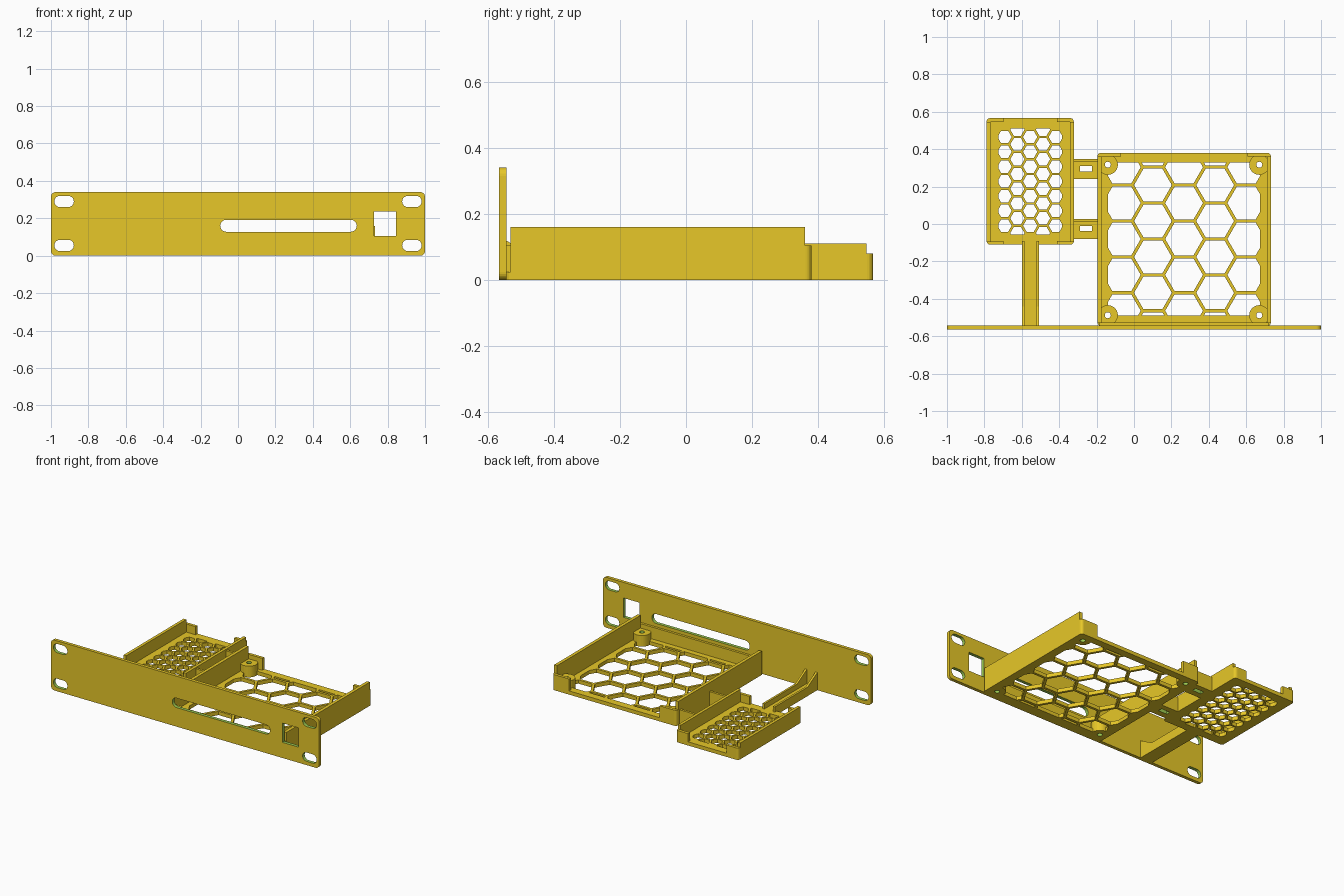
import bpy, bmesh, math

if "Cube" in bpy.data.objects:
    bpy.data.objects.remove(bpy.data.objects["Cube"])


def material(name, rgb):
    m = bpy.data.materials.new(name)
    m.diffuse_color = (*rgb, 1)
    m.use_nodes = True
    m.node_tree.nodes["Principled BSDF"].inputs["Base Color"].default_value = m.diffuse_color
    return m


YELLOW = material("yellow plastic", (0.947, 0.680, 0.025))
GREEN = material("green cut faces", (0.337, 0.597, 0.082))


def prisms(name, outlines, axis, lo, hi, mat=0):
    """Extrude 2D outlines along an axis from lo to hi, as one object."""
    place = {'x': lambda a, b, h: (h, a, b),
             'y': lambda a, b, h: (a, h, b),
             'z': lambda a, b, h: (a, b, h)}[axis]
    bm = bmesh.new()
    for pts in outlines:
        n = len(pts)
        bot = [bm.verts.new(place(a, b, lo)) for a, b in pts]
        top = [bm.verts.new(place(a, b, hi)) for a, b in pts]
        bm.faces.new(bot[::-1])
        bm.faces.new(top)
        for i in range(n):
            j = (i + 1) % n
            bm.faces.new((bot[i], bot[j], top[j], top[i]))
    bmesh.ops.recalc_face_normals(bm, faces=bm.faces)
    for f in bm.faces:
        f.material_index = mat
    me = bpy.data.meshes.new(name)
    bm.to_mesh(me)
    bm.free()
    me.materials.append(YELLOW)
    me.materials.append(GREEN)
    ob = bpy.data.objects.new(name, me)
    bpy.context.collection.objects.link(ob)
    return ob


def rect(x0, x1, y0, y1, r=0.0, seg=6):
    """Rectangle outline, optionally with rounded corners."""
    if r == 0:
        return [(x0, y0), (x1, y0), (x1, y1), (x0, y1)]
    out = []
    for k, (cx, cy) in enumerate([(x1 - r, y1 - r), (x0 + r, y1 - r),
                                  (x0 + r, y0 + r), (x1 - r, y0 + r)]):
        for i in range(seg + 1):
            a = math.pi / 2 * (k + i / seg)
            out.append((cx + r * math.cos(a), cy + r * math.sin(a)))
    return out


def circle(cx, cy, r, n=24):
    return [(cx + r * math.cos(2 * math.pi * i / n),
             cy + r * math.sin(2 * math.pi * i / n)) for i in range(n)]


def box(name, x0, x1, y0, y1, z0, z1):
    return prisms(name, [rect(x0, x1, y0, y1)], 'z', z0, z1)


def cut(ob, cutter):
    mod = ob.modifiers.new("cut", 'BOOLEAN')
    mod.operation = 'DIFFERENCE'
    mod.solver = 'EXACT'
    mod.object = cutter
    bpy.context.view_layer.objects.active = ob
    bpy.ops.object.modifier_apply(modifier=mod.name)
    bpy.data.objects.remove(cutter)


def clip(pts, axis, limit, sign):
    """Keep the part of a convex outline on one side of a line."""
    out = []
    for p, q in zip(pts, pts[1:] + pts[:1]):
        dp, dq = sign * (p[axis] - limit), sign * (q[axis] - limit)
        if dp >= 0:
            out.append(p)
        if dp * dq < 0:
            t = dp / (dp - dq)
            out.append((p[0] + t * (q[0] - p[0]), p[1] + t * (q[1] - p[1])))
    return out


def honeycomb(x0, x1, y0, y1, pitch, strut):
    """Hexagonal openings, flat edge up, trimmed to a window."""
    cx, cy, r = (x0 + x1) / 2, (y0 + y1) / 2, (pitch - strut) / math.sqrt(3)
    cells = []
    for i in range(-5, 6):
        for j in range(-6, 7):
            hx = cx + i * pitch * math.sqrt(3) / 2
            hy = cy + (j + (i % 2) / 2) * pitch
            c = circle(hx, hy, r, 6)
            for axis, limit, sign in ((0, x0, 1), (0, x1, -1), (1, y0, 1), (1, y1, -1)):
                c = clip(c, axis, limit, sign) if c else c
            if len(c) > 2:
                area = sum(p[0] * q[1] - q[0] * p[1] for p, q in zip(c, c[1:] + c[:1])) / 2
                if area > 0.0003:
                    cells.append(c)
    return cells


FLOOR = 0.025
FRONT, BACK = -0.565, -0.543

# Front panel with ear slots, vent slot and socket opening
panel = prisms("front_panel", [rect(-1, 1, 0, 0.34, 0.025)], 'y', FRONT, BACK)
holes = [rect(s * 0.93 - 0.052, s * 0.93 + 0.052, z - 0.03, z + 0.03, 0.0295)
         for s in (-1, 1) for z in (0.055, 0.29)]
holes += [rect(-0.095, 0.635, 0.128, 0.192, 0.0315), rect(0.727, 0.846, 0.105, 0.235)]
cut(panel, prisms("panel_cutter", holes, 'y', FRONT - 0.1, BACK + 0.1, 1))


def tray(label, x0, x1, y0, y1, height, wall, window, pitch, strut, posts=()):
    """Perforated floor with two side walls."""
    floor = prisms(label + "_floor", [rect(x0, x1, y0, y1, 0.02)], 'z', 0, FLOOR)
    cut(floor, prisms("mesh_cutter", honeycomb(*window, pitch, strut), 'z', -0.1, 0.2))
    for side, a, b in (("left", x0, x0 + wall), ("right", x1 - wall, x1)):
        box(f"{label}_{side}_wall", a, b, y0 + 0.015, y1 - 0.02, 0, height)


def corner_clip(name, corner_x, into, y_out, y_in, length, height):
    """Low lip that wraps a tray corner, rounded on its outer edge."""
    r, d = 0.018, 1 if y_in > y_out else -1
    pts = [(corner_x + into * (r - r * math.cos(a)), y_out + d * (r - r * math.sin(a)))
           for a in [math.pi / 2 * i / 5 for i in range(6)]]
    end = corner_x + into * length
    pts += [(end, y_out), (end, y_in), (corner_x, y_in)]
    prisms(name, [pts], 'z', 0, height)


# Large tray
BX0, BX1, BY0, BY1 = -0.195, 0.732, -0.545, 0.38
tray("large_tray", BX0, BX1, BY0, BY1, 0.16, 0.022,
     (-0.14, 0.675, -0.49, 0.33), 0.192, 0.017)
box("large_tray_front_lip", BX0 + 0.01, BX1 - 0.01, BY0, BY0 + 0.018, 0, 0.105)
corner_clip("large_tray_left_clip", BX0, 1, BY1, BY1 - 0.02, 0.125, 0.105)
corner_clip("large_tray_right_clip", BX1, -1, BY1, BY1 - 0.02, 0.125, 0.105)

# Screw posts in the corners, drilled together with the floor
large_floor = bpy.data.objects["large_tray_floor"]
centers = [(x, y) for x in (-0.14, 0.67) for y in (-0.488, 0.317)]
for i, (x, y) in enumerate(centers):
    post = prisms(f"screw_post_{i + 1}", [circle(x, y, 0.054)], 'z', 0, 0.075)
    cut(post, prisms("drill", [circle(x, y, 0.016)], 'z', -0.1, 0.2, 1))
cut(large_floor, prisms("drill", [circle(x, y, 0.016) for x, y in centers], 'z', -0.1, 0.2, 1))

# Small tray
SX0, SX1, SY0, SY1 = -0.788, -0.322, -0.11, 0.566
tray("small_tray", SX0, SX1, SY0, SY1, 0.11, 0.02,
     (-0.725, -0.385, -0.055, 0.511), 0.079, 0.013)
for x, into, side in ((SX0, 1, "left"), (SX1, -1, "right")):
    corner_clip(f"small_tray_back_{side}_clip", x, into, SY1, SY1 - 0.02, 0.09, 0.08)
    corner_clip(f"small_tray_front_{side}_clip", x, into, SY0, SY0 + 0.02, 0.09, 0.08)

# Arm joining the small tray to the panel, with tapered side ribs
box("arm_base", -0.6, -0.508, BACK - 0.01, SY0 + 0.02, 0, FLOOR)
rib = [(BACK - 0.01, 0), (SY0 + 0.02, 0), (SY0 + 0.02, 0.06), (-0.44, 0.06), (BACK - 0.01, 0.125)]
for side, x in (("left", -0.6), ("right", -0.522)):
    prisms(f"arm_{side}_rib", [rib], 'x', x, x + 0.014)

# Slotted bridges between the trays, each with an upright rib
for label, y in (("front", -0.08), ("back", 0.24)):
    bridge = box(f"{label}_bridge", SX1 - 0.005, BX0 + 0.005, y, y + 0.108, 0, FLOOR)
    cut(bridge, prisms("slot", [rect(-0.29, -0.225, y + 0.042, y + 0.07)], 'z', -0.1, 0.2, 1))
    box(f"{label}_bridge_rib", SX1 - 0.005, BX0 + 0.005, y + 0.092, y + 0.108, 0, 0.1)
